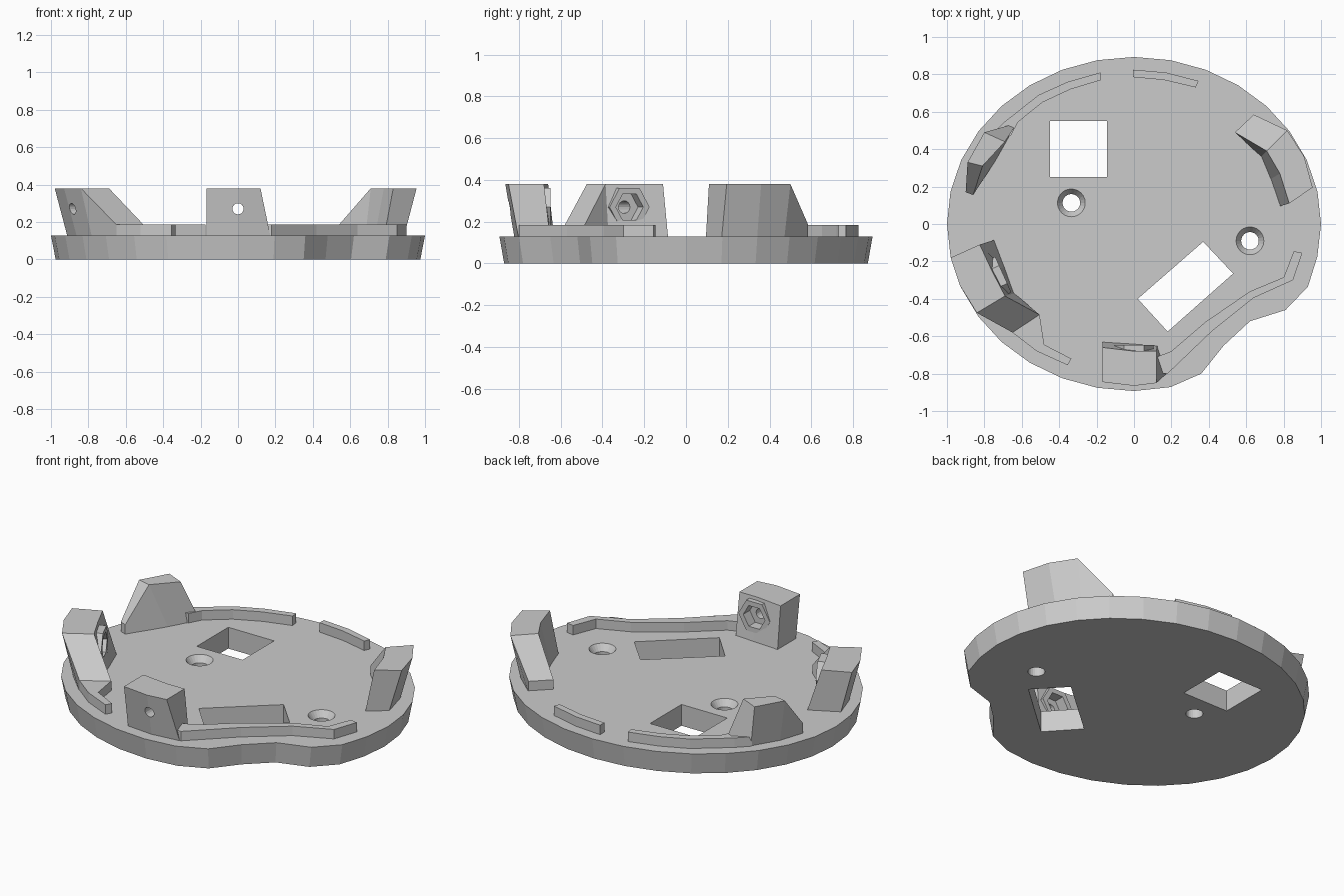
import bpy, bmesh, math
from mathutils import Matrix, Vector

if "Cube" in bpy.data.objects:
    bpy.data.objects.remove(bpy.data.objects["Cube"])

PLATE_Z, RIM_Z, TOP_Z = 0.128, 0.185, 0.38


def make(name, bm):
    bmesh.ops.recalc_face_normals(bm, faces=bm.faces[:])
    me = bpy.data.meshes.new(name)
    bm.to_mesh(me)
    bm.free()
    ob = bpy.data.objects.new(name, me)
    bpy.context.collection.objects.link(ob)
    return ob


def loft(name, sections):
    """Join rings of 3D points into a closed solid."""
    bm = bmesh.new()
    rings = [[bm.verts.new(p) for p in s] for s in sections]
    n = len(rings[0])
    for a, b in zip(rings, rings[1:]):
        for i in range(n):
            j = (i + 1) % n
            bm.faces.new((a[i], a[j], b[j], b[i]))
    bm.faces.new(rings[0])
    bm.faces.new(rings[-1])
    return make(name, bm)


def prism(name, pts, z0, z1, s0=1.0):
    return loft(name, [[(x * s0, y * s0, z0) for x, y in pts], [(x, y, z1) for x, y in pts]])


def wall(name, sections, z0=0.115):
    """Sections: inner bottom, outer bottom, outer top, inner top, height."""
    return loft(name, [[(*ib, z0), (*ob, z0), (*ot, z), (*it, z)] for ib, ob, ot, it, z in sections])


def rod(name, centre, axis, start, end, r0, r1, sides):
    """Cylinder or cone along an axis, from start to end past the centre."""
    d = Vector(axis).normalized()
    side = Vector((0, 0, 1)).cross(d) if abs(d.z) < 0.9 else Vector((0, 1, 0))
    m = Matrix((side.cross(d), side, d)).transposed().to_4x4()
    m.translation = Vector(centre) + d * (start + end) / 2
    bm = bmesh.new()
    bmesh.ops.create_cone(bm, cap_ends=True, segments=sides, radius1=r0, radius2=r1,
                          depth=end - start, matrix=m)
    return make(name, bm)


def boolean(ob, other, op='DIFFERENCE'):
    mod = ob.modifiers.new(op, 'BOOLEAN')
    mod.operation, mod.object, mod.solver = op, other, 'EXACT'
    bpy.context.view_layer.objects.active = ob
    bpy.ops.object.modifier_apply(modifier=mod.name)
    bpy.data.objects.remove(other, do_unlink=True)


# Base plate: 32-sided oval with a scooped notch at the front right
oval = [(math.cos(math.radians(i * 11.25)), 0.893 * math.sin(math.radians(i * 11.25)))
        for i in range(32)]
outline = oval[:26 - 1] + [(0.195, -0.872), (0.36, -0.80), (0.48, -0.65), (0.62, -0.52),
                           (0.81, -0.46), (0.93, -0.335), (0.98, -0.175)]
plate = prism("base_plate", outline, 0, PLATE_Z, 0.975)

# Openings and countersunk screw holes
boolean(plate, prism("cut", [(-0.45, 0.25), (-0.145, 0.25), (-0.145, 0.55), (-0.45, 0.55)], -0.1, 0.3))
boolean(plate, prism("cut", [(0.02, -0.40), (0.18, -0.575), (0.53, -0.265), (0.37, -0.095)], -0.1, 0.3))
for x, y in ((-0.335, 0.113), (0.62, -0.09)):
    boolean(plate, rod("cut", (x, y, 0), (0, 0, 1), -0.1, 0.3, 0.047, 0.047, 24))
    boolean(plate, rod("cut", (x, y, 0), (0, 0, 1), 0.08, 0.14, 0.04, 0.083, 24))

# Low rims: (inner, outer) pairs along each path
rims = {
    "rim_back_left": [((-0.175, 0.77), (-0.18, 0.81)), ((-0.34, 0.72), (-0.355, 0.76)),
                      ((-0.49, 0.65), (-0.51, 0.69)), ((-0.62, 0.545), (-0.70, 0.54)),
                      ((-0.66, 0.47), (-0.77, 0.47))],
    "rim_back_right": [((-0.005, 0.785), (-0.005, 0.825)), ((0.16, 0.77), (0.17, 0.81)),
                       ((0.33, 0.73), (0.345, 0.765))],
    "rim_notch": [((0.855, -0.145), (0.90, -0.155)), ((0.80, -0.285), (0.85, -0.30)),
                  ((0.62, -0.36), (0.64, -0.395)), ((0.38, -0.525), (0.42, -0.57)),
                  ((0.20, -0.68), (0.18, -0.80)), ((0.11, -0.715), (0.11, -0.80))],
    "rim_front_left": [((-0.335, -0.72), (-0.355, -0.755)), ((-0.48, -0.645), (-0.52, -0.68)),
                       ((-0.505, -0.485), (-0.65, -0.58))],
}
for name, pairs in rims.items():
    wall(name, [(i, o, o, i, RIM_Z) for i, o in pairs])

# Clip posts leaning outward, with sloped ends
wall("post_right", [
    ((0.54, 0.49), (0.64, 0.585), (0.64, 0.585), (0.54, 0.49), RIM_Z),
    ((0.68, 0.36), (0.77, 0.47), (0.82, 0.50), (0.71, 0.39), TOP_Z),
    ((0.73, 0.24), (0.84, 0.34), (0.91, 0.36), (0.78, 0.27), TOP_Z),
    ((0.78, 0.095), (0.885, 0.17), (0.955, 0.195), (0.83, 0.11), TOP_Z)])
wall("post_back_left", [
    ((-0.86, 0.155), (-0.90, 0.17), (-0.90, 0.17), (-0.86, 0.155), RIM_Z),
    ((-0.72, 0.37), (-0.85, 0.32), (-0.89, 0.33), (-0.81, 0.31), TOP_Z),
    ((-0.625, 0.54), (-0.76, 0.47), (-0.80, 0.49), (-0.69, 0.44), TOP_Z)])
left = wall("post_left", [
    ((-0.505, -0.485), (-0.65, -0.58), (-0.65, -0.58), (-0.505, -0.485), RIM_Z),
    ((-0.64, -0.37), (-0.78, -0.45), (-0.84, -0.475), (-0.69, -0.385), TOP_Z),
    ((-0.69, -0.23), (-0.86, -0.32), (-0.93, -0.33), (-0.76, -0.25), TOP_Z),
    ((-0.745, -0.085), (-0.91, -0.17), (-0.98, -0.18), (-0.825, -0.11), TOP_Z)])
front = wall("post_front", [
    ((-0.168, -0.63), (-0.168, -0.805), (-0.168, -0.845), (-0.168, -0.66), TOP_Z),
    ((0.0, -0.64), (0.0, -0.82), (0.0, -0.865), (0.0, -0.68), TOP_Z),
    ((0.125, -0.65), (0.175, -0.80), (0.12, -0.85), (0.12, -0.68), TOP_Z)])

# Hexagonal nut seats with through holes on two posts
for post, c, d in ((left, (-0.71, -0.275, 0.27), (0.91, 0.41, 0)),
                   (front, (0.0, -0.66, 0.27), (0, 1, 0))):
    boolean(post, rod("boss", c, d, -0.05, 0.012, 0.105, 0.105, 6), 'UNION')
    boolean(post, rod("cut", c, d, -0.05, 0.1, 0.072, 0.072, 6))
    boolean(post, rod("cut", c, d, -0.5, 0.1, 0.03, 0.03, 16))
